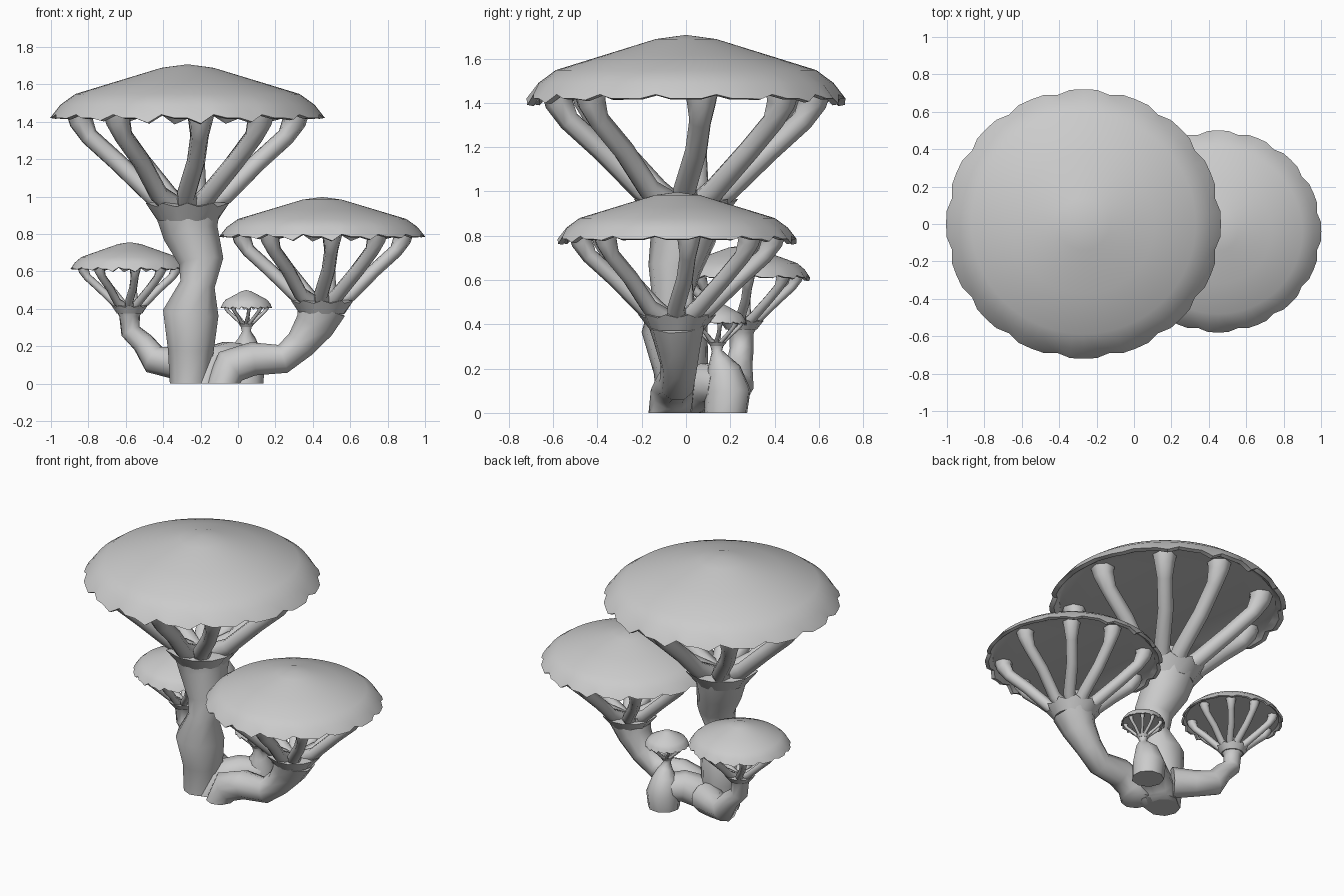
import bpy, bmesh, math
from mathutils import Vector

if "Cube" in bpy.data.objects:
    bpy.data.objects.remove(bpy.data.objects["Cube"])


def finish(bm, name, angle=40):
    bmesh.ops.recalc_face_normals(bm, faces=bm.faces)
    me = bpy.data.meshes.new(name)
    bm.to_mesh(me)
    bm.free()
    ob = bpy.data.objects.new(name, me)
    bpy.context.collection.objects.link(ob)
    bpy.ops.object.select_all(action='DESELECT')
    ob.select_set(True)
    bpy.context.view_layer.objects.active = ob
    bpy.ops.object.shade_smooth_by_angle(angle=math.radians(angle))
    return ob


def bridge(bm, a, b):
    n = len(a)
    for i in range(n):
        bm.faces.new((a[i], a[(i + 1) % n], b[(i + 1) % n], b[i]))


def tube(bm, pts, sides=8):
    """Closed tube through (x, y, z, radius) points, kept above the ground."""
    P = [Vector(p[:3]) for p in pts]
    ref, prev = Vector((0.1, 1, 0.05)), None
    for i, p in enumerate(P):
        t = (P[min(i + 1, len(P) - 1)] - P[max(i - 1, 0)]).normalized()
        u = (ref - t * ref.dot(t)).normalized()
        v, ref = t.cross(u), u
        ring = []
        for k in range(sides):
            a = 2 * math.pi * (k + 0.5) / sides
            q = p + (u * math.cos(a) + v * math.sin(a)) * pts[i][3]
            q.z = 0 if (i == 0 and p.z == 0) else max(q.z, 0)
            ring.append(bm.verts.new(q))
        if prev:
            bridge(bm, prev, ring)
        else:
            bm.faces.new(ring)
        prev = ring
    bm.faces.new(prev)


def cap(name, cx, cy, z, s, hs):
    """Shallow domed cap with a nicked rim and flat underside."""
    bm = bmesh.new()
    n = 64
    prof = [(.14, .268), (.38, .195), (.6, .128), (.68, .07),
            (.735, 0), (.705, -.005), (.67, .02)]
    top = bm.verts.new((cx, cy, z + .287 * hs))
    prev = None
    for j, (r, h) in enumerate(prof):
        ring = []
        for i in range(n):
            a = 2 * math.pi * i / n
            rr, hh = r, h
            if j in (4, 5):
                if i % 4 == 2:          # small nick in the rim
                    rr, hh = r - .018, h + .018
                hh -= .03 * abs(math.sin(a)) ** 3 * (i % 4 == 1)
            ring.append(bm.verts.new((cx + rr * s * math.cos(a),
                                      cy + rr * s * .98 * math.sin(a), z + hh * hs)))
        if prev:
            bridge(bm, prev, ring)
        else:
            for i in range(n):
                bm.faces.new((top, ring[i], ring[(i + 1) % n]))
        prev = ring
    bm.faces.new(prev)
    finish(bm, name, 35)


def branches(name, cx, cy, z, s):
    """Eight struts fanning from the trunk to the cap."""
    bm = bmesh.new()
    prof = [(.06, -.50, .065, 0), (.2, -.41, .052, -.03), (.38, -.235, .05, .0),
            (.53, -.10, .05, .0), (.575, -.02, .066, .0), (.58, .03, .078, .0)]
    for deg in (7, 48, 83, 130, 173, 230, 277, 312):
        a = math.radians(deg)
        c, d = math.cos(a), math.sin(a)
        tube(bm, [(cx + s * (r * c - w * d), cy + s * (r * d + w * c), z + s * h, q * s)
                  for r, h, q, w in prof], 7)
    finish(bm, name, 60)


def collar(name, cx, cy, z, s):
    """Ragged flare where the trunk splits."""
    bm = bmesh.new()
    n = 20
    rings = []
    for j in range(2):
        ring = []
        for i in range(n):
            a = 2 * math.pi * i / n
            r, h = (.16, -.55) if j == 0 else ((.235, -.455) if i % 2 else (.2, -.475))
            ring.append(bm.verts.new((cx + r * s * math.cos(a),
                                      cy + r * s * math.sin(a), z + h * s)))
        rings.append(ring)
    bridge(bm, *rings)
    bm.faces.new(rings[0])
    mid = bm.verts.new((cx, cy, z - .44 * s))
    for i in range(n):
        bm.faces.new((mid, rings[1][i], rings[1][(i + 1) % n]))
    finish(bm, name, 50)


# name: cap centre x, y, rim height, scale, cap height scale, trunk path (x, y, z, radius)
plants = {
    "tall": (-.27, 0, 1.42, 1.0, 1.0, [
        (-.26, -.03, 0, .105), (-.25, -.02, .18, .125), (-.25, -.05, .38, .152),
        (-.215, -.06, .53, .095), (-.195, -.05, .65, .122),
        (-.25, -.01, .8, .15), (-.265, 0, .92, .178)]),
    "right": (.45, -.04, .785, .75, .74, [
        (-.08, -.07, 0, .1), (-.04, -.06, .09, .1), (.08, -.05, .13, .092),
        (.24, -.04, .13, .08), (.335, -.03, .21, .085),
        (.41, -.035, .31, .108), (.45, -.04, .41, .135)]),
    "left": (-.58, .25, .612, .43, .5, [
        (-.22, .1, .1, .1), (-.34, .17, .11, .085), (-.45, .23, .13, .08),
        (-.51, .24, .22, .06), (-.575, .25, .28, .055),
        (-.58, .25, .36, .056), (-.58, .25, .395, .075)]),
    "tiny": (.045, .14, .405, .187, .33, [
        (.04, .18, 0, .1), (.04, .19, .1, .105), (.04, .17, .19, .08),
        (.05, .15, .24, .048), (.045, .14, .28, .024), (.045, .14, .31, .032)]),
}
for n, (x, y, z, s, hs, path) in plants.items():
    cap(n + "_cap", x, y, z, s, hs)
    branches(n + "_branches", x, y, z, s)
    collar(n + "_collar", x, y, z, s)
    bm = bmesh.new()
    tube(bm, path, 9)
    finish(bm, n + "_trunk", 60)

# root mass joining the trunks
bm = bmesh.new()
tube(bm, [(-.2, 0, 0, .12), (-.16, .03, .09, .11), (-.05, .1, .13, .1), (.04, .17, .12, .09)], 9)
finish(bm, "root_mass", 60)
